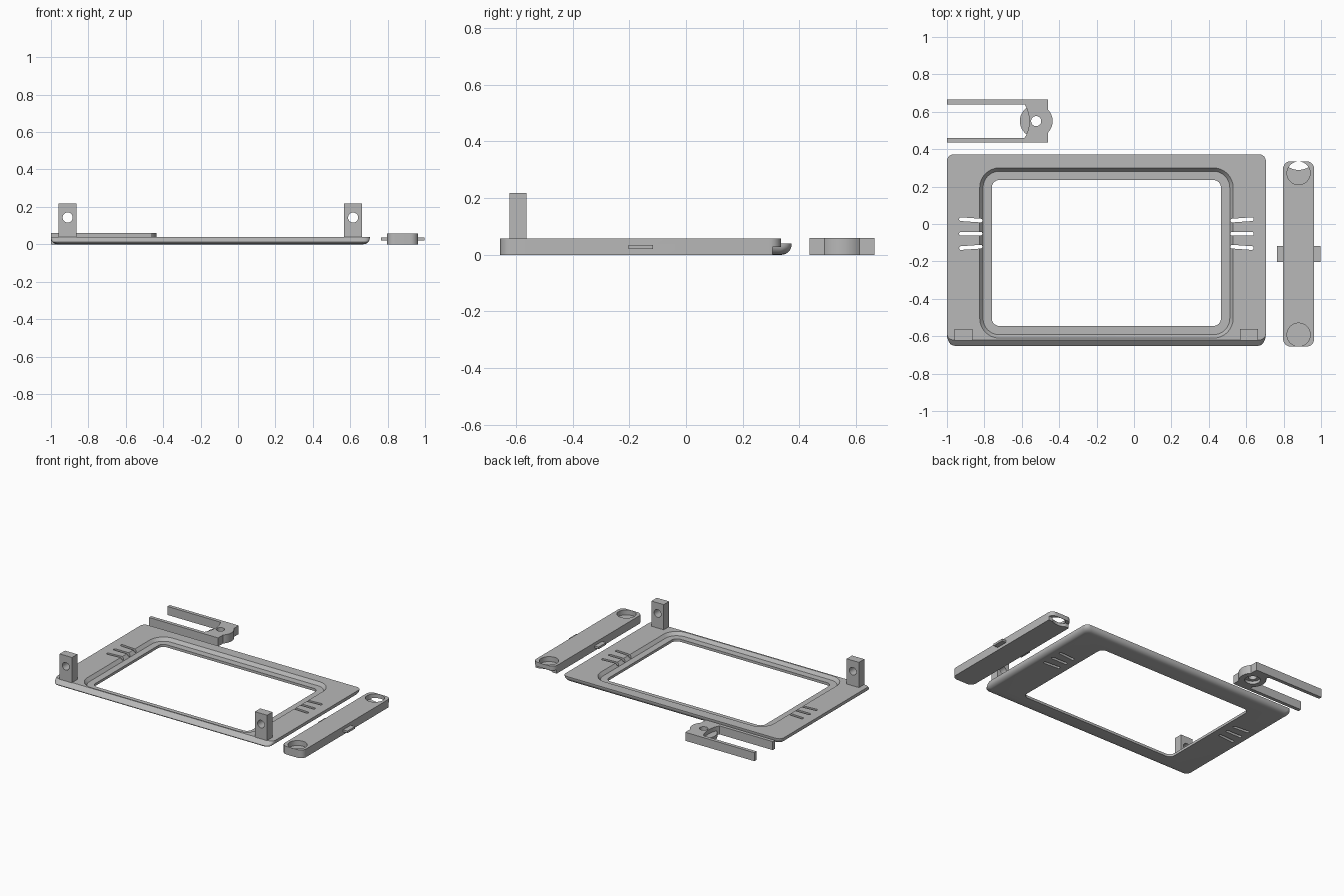
import bpy, bmesh, math
from mathutils import Vector, Matrix

if "Cube" in bpy.data.objects:
    bpy.data.objects.remove(bpy.data.objects["Cube"])

grey = bpy.data.materials.new("plain grey")
grey.use_nodes = True
grey.diffuse_color = (0.48, 0.48, 0.48, 1)
grey.node_tree.nodes["Principled BSDF"].inputs["Base Color"].default_value = grey.diffuse_color


def arc(cx, cy, r, a0, a1, n):
    """Points on an arc, angles in degrees."""
    angles = [math.radians(a0 + (a1 - a0) * i / n) for i in range(n + 1)]
    return [(cx + r * math.cos(a), cy + r * math.sin(a)) for a in angles]


def circle(cx, cy, r, n=40):
    return arc(cx, cy, r, 0, 360, n)[:-1]


def round_rect(x0, x1, y0, y1, r, n=8):
    corners = [(x1 - r, y1 - r), (x0 + r, y1 - r), (x0 + r, y0 + r), (x1 - r, y0 + r)]
    return [p for i, (cx, cy) in enumerate(corners)
            for p in arc(cx, cy, r, 90 * i, 90 * i + 90, n)]


def loft(name, rings):
    """Closed solid through (outline, z) rings with equal point counts."""
    bm = bmesh.new()
    loops = [[bm.verts.new((x, y, z)) for x, y in pts] for pts, z in rings]
    n = len(loops[0])
    for a, b in zip(loops, loops[1:]):
        for i in range(n):
            j = (i + 1) % n
            bm.faces.new((a[i], a[j], b[j], b[i]))
    bm.faces.new(loops[0][::-1])
    bm.faces.new(loops[-1])
    bmesh.ops.recalc_face_normals(bm, faces=bm.faces)
    mesh = bpy.data.meshes.new(name)
    bm.to_mesh(mesh)
    bm.free()
    mesh.materials.append(grey)
    obj = bpy.data.objects.new(name, mesh)
    bpy.context.collection.objects.link(obj)
    return obj


def prism(name, pts, z0, z1):
    return loft(name, [(pts, z0), (pts, z1)])


def box(name, x0, x1, y0, y1, z0, z1):
    return prism(name, [(x0, y0), (x1, y0), (x1, y1), (x0, y1)], z0, z1)


def combine(obj, other, operation="DIFFERENCE"):
    """Apply a boolean and discard the helper solid."""
    mod = obj.modifiers.new("boolean", "BOOLEAN")
    mod.operation = operation
    mod.solver = "EXACT"
    mod.object = other
    bpy.context.view_layer.objects.active = obj
    bpy.ops.object.modifier_apply(modifier=mod.name)
    bpy.data.objects.remove(other)


def smooth(obj):
    bpy.ops.object.select_all(action="DESELECT")
    obj.select_set(True)
    bpy.context.view_layer.objects.active = obj
    bpy.ops.object.shade_smooth_by_angle(angle=math.radians(30))


MID = -0.1475  # mirror line of the frame
THICK = 0.04

# Bezel frame: rounded underside, sloping front edge
rings = []
for i in range(8):
    a = math.radians(90 * i / 7)
    z = 0.035 * (1 - math.cos(a))
    inset = 0.035 * (1 - math.sin(a))
    front = 0.025 * (1 - z / 0.01) if z < 0.01 else 0.035 * (z - 0.01) / 0.03
    rings.append((round_rect(-1 + inset, 0.705 - inset, -0.655 + front, 0.372 - inset, 0.035), z))
rings.append((round_rect(-1, 0.705, -0.62, 0.372, 0.035), THICK))
frame = loft("bezel_frame", rings)

# Stepped recess with sloping walls, then the window opening
recess = []
for inset, z in [(0.018, 0.018), (0, THICK), (-0.008, 0.05)]:
    recess.append((round_rect(-0.825 + inset, 0.53 - inset, -0.61 + inset, 0.30 - inset,
                              0.105 - inset), z))
combine(frame, loft("recess_cutter", recess))
combine(frame, prism("window_cutter", round_rect(-0.76, 0.465, -0.545, 0.235, 0.04), -0.1, 0.1))

# Three vent slots on each side, the outer two slightly fanned
for side in (-1, 1):
    for y, tilt in [(0.022, 4), (-0.052, 0), (-0.125, -4)]:
        slot = prism("slot_cutter", round_rect(-0.0625, 0.0625, -0.01, 0.01, 0.0099), -0.1, 0.1)
        turn = Matrix.Rotation(math.radians(side * tilt), 4, "Z")
        slot.data.transform(Matrix.Translation((MID + side * 0.725, y, 0)) @ turn)
        combine(frame, slot)
smooth(frame)

# Upright mounting posts with a cross hole
for side, label in [(-1, "right"), (1, "left")]:
    x = MID + side * 0.763
    post = box(label + "_post", x - 0.048, x + 0.048, -0.622, -0.562, 0.03, 0.218)
    hole = prism("hole_cutter", circle(0, 0, 0.027), -0.2, 0.2)
    hole.data.transform(Matrix.Translation((x, -0.59, 0.143)) @ Matrix.Rotation(math.pi / 2, 4, "X"))
    combine(post, hole)
    smooth(post)

# Forked clip with a round boss
cx, cy = -0.523, 0.55
outline = [(-1, 0.435), (-0.46, 0.435)]
outline += arc(cx, cy, 0.088, -44, 44, 12)
outline += [(-0.46, 0.665), (-1, 0.665), (-1, 0.64)]
outline += arc(-0.7345, cy, 0.1745, 31, -31, 12)
outline += [(-1, 0.46)]
clip = prism("forked_clip", outline, 0, 0.06)
combine(clip, prism("boss", circle(cx, cy, 0.0875), 0, 0.03), "UNION")
combine(clip, prism("hole_cutter", circle(cx, cy, 0.027), -0.1, 0.1))
combine(clip, prism("counterbore_cutter", circle(cx, cy, 0.05), -0.1, 0.02))
smooth(clip)

# Side bar with round pockets, an undercut end and a cross tab
bar = prism("side_bar", round_rect(0.797, 0.963, -0.655, 0.335, 0.04), 0, 0.057)
for y in (-0.592, 0.272):
    combine(bar, prism("pocket_cutter", circle(0.88, y, 0.062), 0.022, 0.1))
combine(bar, prism("undercut_cutter", circle(0.88, 0.393, 0.104), -0.1, 0.027))
combine(bar, box("end_cutter", 0.7, 1.1, 0.305, 0.5, -0.1, 0.027))
combine(bar, box("cross_tab", 0.765, 0.997, -0.202, -0.117, 0.02, 0.035), "UNION")
smooth(bar)
